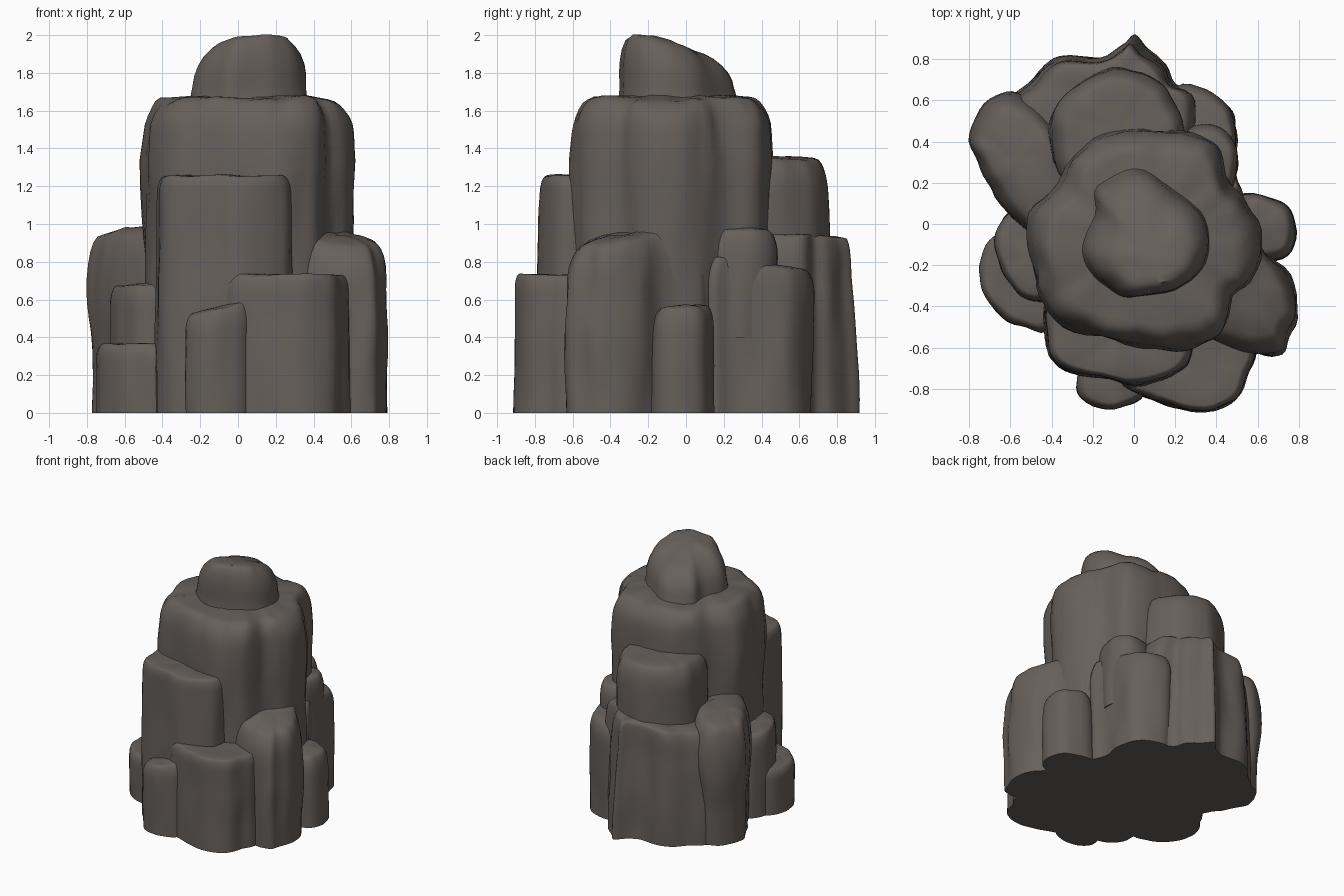
import bpy, bmesh, math
from mathutils import Vector, noise

if "Cube" in bpy.data.objects:
    bpy.data.objects.remove(bpy.data.objects["Cube"])

stone = bpy.data.materials.new("dark brown stone")
stone.diffuse_color = (0.135, 0.115, 0.102, 1)
stone.use_nodes = True
stone.node_tree.nodes["Principled BSDF"].inputs["Base Color"].default_value = stone.diffuse_color


def smooth_loop(points, steps=4):
    """Closed Catmull-Rom curve through the outline points."""
    pts = [Vector(p) for p in points]
    n, out = len(pts), []
    for i in range(n):
        a, b, c, d = (pts[(i + k) % n] for k in (-1, 0, 1, 2))
        for s in range(steps):
            t = s / steps
            out.append(0.5 * (2 * b + (c - a) * t + (2 * a - 5 * b + 4 * c - d) * t * t
                              + (3 * b - a - 3 * c + d) * t ** 3))
    return out


def side_scale(side, f):
    """Linear lookup in a list of (height fraction, scale)."""
    for (f0, s0), (f1, s1) in zip(side, side[1:]):
        if f <= f1:
            return s0 + (s1 - s0) * (f - f0) / (f1 - f0)
    return side[-1][1]


def rock(name, outline, top, bottom=0.0, soft=0.12, inset=0.22, tilt=(0, 0),
         shift=(0, 0), side=((0, 0.98), (1, 1)), rough=0.014):
    """Weathered pillar: outline swept upward, then rounded over to a domed top."""
    loop = smooth_loop(outline)
    n = len(loop)
    centre = sum(loop, Vector((0, 0))) / n
    shoulder = top - soft
    rings = [(bottom + (shoulder - bottom) * i / 10, side_scale(side, i / 10)) for i in range(11)]
    end = side[-1][1]
    for i in range(1, 7):
        a = i / 6 * math.pi / 2
        rings.append((shoulder + soft * 0.94 * math.sin(a), end * (1 - inset + inset * math.cos(a))))
    last = rings[-1][1]
    rings += [(top - 0.02 * soft, last * 0.7), (top, last * 0.35)]

    def place(p, z, scale):
        w = max(0, (z - bottom) / (top - bottom)) ** 3
        q = centre + (p - centre) * scale + Vector(shift) * w
        d = (p - centre).normalized() if (p - centre).length > 0 else Vector((0, 0))
        h = rough * (noise.noise(Vector((q.x * 6, q.y * 6, z * 2.2)))
                     + 0.6 * noise.noise(Vector((q.x * 11, q.y * 11, z * 3))))
        q = q + d * h
        z += w * ((q - centre).dot(Vector(tilt)) + h * 0.8)
        return q.x, q.y, z

    bm = bmesh.new()
    grid = [[bm.verts.new(place(p, z, s)) for p in loop] for z, s in rings]
    for lo, hi in zip(grid, grid[1:]):
        for i in range(n):
            j = (i + 1) % n
            bm.faces.new((lo[i], lo[j], hi[j], hi[i]))
    peak = bm.verts.new(place(centre, top, 0))
    for i in range(n):
        bm.faces.new((grid[-1][i], grid[-1][(i + 1) % n], peak))
    bm.faces.new(grid[0])
    bmesh.ops.recalc_face_normals(bm, faces=bm.faces)
    for f in bm.faces:
        f.smooth = True
    me = bpy.data.meshes.new(name)
    bm.to_mesh(me)
    bm.free()
    me.set_sharp_from_angle(angle=math.radians(50))
    me.materials.append(stone)
    ob = bpy.data.objects.new(name, me)
    bpy.context.collection.objects.link(ob)


# Summit knob
rock("summit", [(-.25, -.1), (-.19, .05), (-.18, .19), (0, .27), (.18, .17), (.34, .03), (.35, -.15),
                (.27, -.27), (.1, -.34), (-.05, -.35), (-.15, -.29), (-.23, -.2)],
     1.965, 1.5, 0.24, 0.5, tilt=(0.06, -0.3), shift=(.05, -.05), side=((0, 1.08), (.6, 1.03), (1, .98)))

# Main tower, running down through the whole core
rock("main_tower", [(-.5, .05), (-.5, -.15), (-.46, -.35), (-.35, -.5), (-.1, -.57), (.1, -.62), (.3, -.6),
                    (.43, -.52), (.48, -.35), (.58, -.25), (.62, -.08), (.55, .1), (.46, .2), (.42, .35),
                    (.33, .43), (.1, .45), (-.1, .45), (-.28, .35), (-.37, .2)],
     1.68, 0, 0.2, 0.22, side=((0, .97), (.6, .97), (.9, 1), (1, .98)), rough=.022)

# Front shelves, tallest to lowest
rock("front_block", [(-.43, -.55), (-.4, -.66), (-.3, -.72), (-.12, -.75), (0, -.785), (.18, -.74), (.28, -.65),
                     (.28, -.4), (.1, -.2), (-.2, -.2), (-.42, -.35)], 1.26, soft=.09, inset=.12,
     side=((0, 1), (.6, 1), (1, .96)))
rock("front_right_shelf", [(-.08, -.75), (.05, -.84), (.2, -.89), (.35, -.91), (.5, -.85), (.55, -.73),
                           (.6, -.62), (.58, -.35), (.3, -.25), (0, -.45)], 0.735, soft=.1, inset=.13,
     side=((0, 1), (.6, 1), (1, .96)))
rock("front_foot", [(-.27, -.76), (-.25, -.85), (-.13, -.9), (-.01, -.88), (.06, -.8), (.05, -.6), (-.2, -.55)],
     0.56, soft=.12, inset=.25, tilt=(.25, 0))

# Right flank
rock("right_block", [(.62, -.1), (.75, -.25), (.8, -.42), (.75, -.55), (.72, -.63), (.6, -.64), (.45, -.6),
                     (.2, -.45), (.15, -.1), (.35, .12), (.54, .1)],
     0.95, soft=.28, inset=.3, tilt=(-.1, .15), side=((0, .98), (.7, 1), (1, .98)), rough=.02)
rock("right_boulder", [(.5, .14), (.66, .13), (.76, .07), (.785, -.07), (.72, -.17), (.55, -.18), (.42, -.03)],
     0.57, soft=.16, inset=.3, side=((0, 1.02), (.6, 1), (1, .96)))
rock("right_back_block", [(.2, .66), (.35, .65), (.46, .57), (.5, .45), (.49, .25), (.52, .12), (.3, .05),
                          (.05, .2), (.05, .5)], 0.8, soft=.16, inset=.2, tilt=(0, -.15))
rock("right_back_ledge", [(.48, .2), (.5, .33), (.45, .45), (.3, .48), (.1, .35), (.15, .1), (.4, .08)],
     0.98, 0.4, .16, .25)

# Left flank
rock("left_back_block", [(-.8, .4), (-.77, .52), (-.67, .62), (-.56, .62), (-.4, .5), (-.25, .2), (-.35, -.1),
                         (-.55, -.02), (-.67, .14), (-.74, .27)],
     0.98, soft=.34, inset=.34, tilt=(.1, 0), side=((0, .9), (.5, .92), (.85, 1), (1, 1)), rough=.02)
rock("left_pillar", [(-.66, -.02), (-.67, -.14), (-.62, -.27), (-.52, -.37), (-.35, -.35), (-.25, -.1),
                     (-.4, .08), (-.58, .07)], 0.68, soft=.12, inset=.2)
rock("left_foot", [(-.75, -.2), (-.73, -.32), (-.66, -.43), (-.55, -.49), (-.42, -.52), (-.3, -.35),
                   (-.4, -.1), (-.58, -.03), (-.7, -.08)], 0.37, soft=.08, inset=.2)

# Back buttresses
rock("back_tower", [(-.41, .42), (-.39, .56), (-.28, .68), (-.1, .76), (.08, .72), (.19, .62), (.25, .45),
                    (.2, .2), (-.1, .1), (-.35, .2)], 1.36, soft=.2, inset=.25,
     side=((0, 1), (.7, 1), (1, .97)))
rock("back_base", [(-.62, .55), (-.52, .68), (-.4, .79), (-.3, .81), (-.16, .81), (-.06, .86), (0, .91),
                   (.06, .85), (.15, .77), (.2, .68), (.33, .6), (.3, .35), (-.1, .2), (-.5, .3)],
     0.93, soft=.2, inset=.16, tilt=(.1, 0), side=((0, 1), (.35, 1), (.8, .95), (1, .9)), rough=.018)
